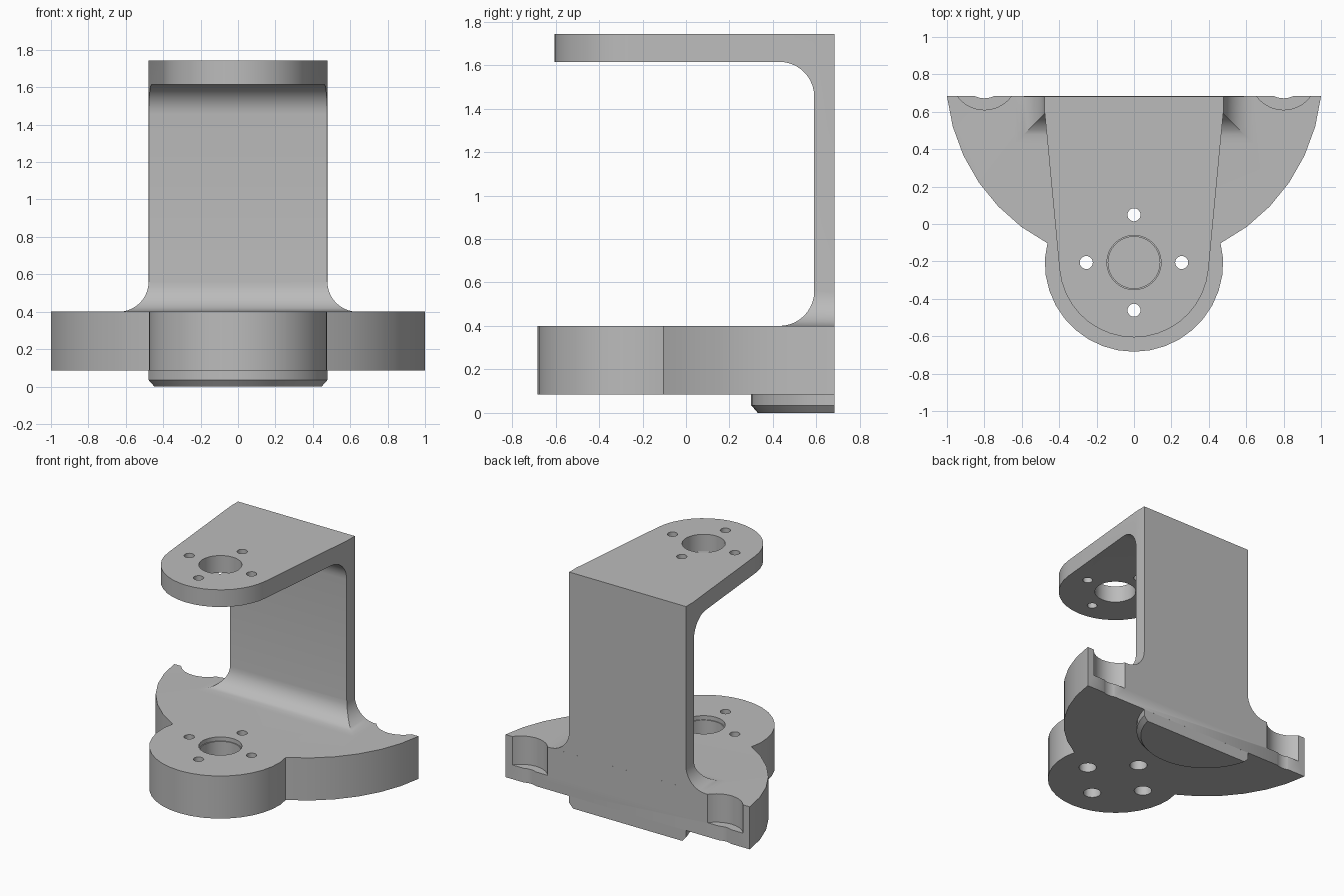
import bpy, bmesh
from math import sin, cos, pi, radians

cube = bpy.data.objects.get("Cube")
if cube:
    bpy.data.objects.remove(cube, do_unlink=True)

BACK = 0.683      # flat rear plane
AXIS = -0.206     # centre of the pivot bores
RIM = 0.79        # centre of the flange and boss arcs
HALF = 0.478      # half width of the upright
TOP = 1.742

grey = bpy.data.materials.new("plain grey")
grey.use_nodes = True
COLOUR = (0.5, 0.5, 0.5, 1)
grey.diffuse_color = COLOUR
grey.node_tree.nodes["Principled BSDF"].inputs["Base Color"].default_value = COLOUR


def arc(cx, cy, r, start, end, steps):
    angles = [radians(start + (end - start) * i / steps) for i in range(steps + 1)]
    return [(cx + r * cos(a), cy + r * sin(a)) for a in angles]


def loft(name, rings):
    """Skin a stack of equal-length rings and cap both ends."""
    bm = bmesh.new()
    loops = [[bm.verts.new(p) for p in ring] for ring in rings]
    n = len(loops[0])
    for low, high in zip(loops, loops[1:]):
        for i in range(n):
            j = (i + 1) % n
            bm.faces.new((low[i], low[j], high[j], high[i]))
    bm.faces.new(loops[0][::-1])
    bm.faces.new(loops[-1])
    bmesh.ops.recalc_face_normals(bm, faces=bm.faces)
    mesh = bpy.data.meshes.new(name)
    bm.to_mesh(mesh)
    bm.free()
    mesh.materials.append(grey)
    obj = bpy.data.objects.new(name, mesh)
    bpy.context.collection.objects.link(obj)
    return obj


def prism(name, outline, z0, z1):
    return loft(name, [[(x, y, z) for x, y in outline] for z in (z0, z1)])


def cylinder(x, y, r, z0, z1, sides=32):
    return prism("cutter", arc(x, y, r, 0, 360 - 360 / sides, sides - 1), z0, z1)


def combine(obj, other, operation):
    mod = obj.modifiers.new(operation, 'BOOLEAN')
    mod.operation = operation
    mod.solver = 'EXACT'
    mod.object = other
    bpy.context.view_layer.objects.active = obj
    bpy.ops.object.modifier_apply(modifier=mod.name)
    bpy.data.objects.remove(other, do_unlink=True)


def mirrored(points):
    return [(-x, y) for x, y in reversed(points)]


# Base plate: wide flange arc with a round front lobe
side = arc(0, RIM, 1.0057, -62.6, -6.1, 6)
lobe = arc(0, AXIS, 0.477, -192.4, 12.4, 20)
body = prism("mounting_bracket", lobe[1:-1] + side + mirrored(side), 0.085, 0.4)

# Chamfered half-round boss under the base
rings = []
for z, r in ((0, 0.46), (0.035, 0.49), (0.085, 0.49)):
    pts = arc(0, RIM, r, -180, 0, 24)
    half = (r * r - (RIM - BACK) ** 2) ** 0.5
    curve = [p for p in pts if p[1] < BACK - 0.01]
    rings.append([(x, y, z) for x, y in [(-half, BACK)] + curve + [(half, BACK)]])
combine(body, loft("boss", rings), 'UNION')

# Flared foot, filleted to the front and both sides
FILLET = 0.16
rings = []
for i in range(11):
    t = pi / 2 * (1 - i / 10)
    d = FILLET * (1 - cos(t))
    z = 0.4 + FILLET * (1 - sin(t))
    w = HALF + d
    rings.append([(-w, 0.59 - d, z), (w, 0.59 - d, z), (w, BACK, z), (-w, BACK, z)])
foot = loft("foot", rings)

# Upright and top arm from one side profile, trimmed to a tapered plan
inner = arc(0.59 - FILLET, 1.615 - FILLET, FILLET, 90, 0, 10)
profile = [(BACK, 0.56), (BACK, TOP), (-0.8, TOP), (-0.8, 1.615)] + inner + [(0.59, 0.56)]
upright = loft("upright", [[(x, y, z) for y, z in profile] for x in (-HALF, HALF)])
nose = arc(0, AXIS, 0.4, -174.5, -5.5, 18)
plan = nose + [(HALF, 0.6), (HALF, 0.8), (-HALF, 0.8), (-HALF, 0.6)]
combine(upright, prism("plan", plan, 0.3, 2), 'INTERSECT')
combine(upright, foot, 'UNION')
combine(body, upright, 'UNION')

# Pivot bores: through the arm, blind and stepped in the base
combine(body, cylinder(0, AXIS, 0.145, 1.5, 2), 'DIFFERENCE')
combine(body, cylinder(0, AXIS, 0.145, 0.37, 0.6), 'DIFFERENCE')
combine(body, cylinder(0, AXIS, 0.138, 0.2, 0.6), 'DIFFERENCE')

# Four screw holes through both plates, counterbored from below
for i in range(4):
    x, y = 0.255 * cos(i * pi / 2), AXIS + 0.255 * sin(i * pi / 2)
    combine(body, cylinder(x, y, 0.035, -0.2, 2, 20), 'DIFFERENCE')
    combine(body, cylinder(x, y, 0.062, -0.2, 0.25, 20), 'DIFFERENCE')

# Rear bolt seats, open on the back plane
for x in (-0.8, 0.8):
    combine(body, cylinder(x, RIM, 0.18, 0.19, 0.8), 'DIFFERENCE')
    combine(body, cylinder(x, RIM, 0.118, -0.2, 0.8), 'DIFFERENCE')

# Smooth the curved walls and keep the edges crisp
bpy.ops.object.select_all(action='DESELECT')
body.select_set(True)
bpy.context.view_layer.objects.active = body
bpy.ops.object.shade_smooth_by_angle(angle=radians(30))
